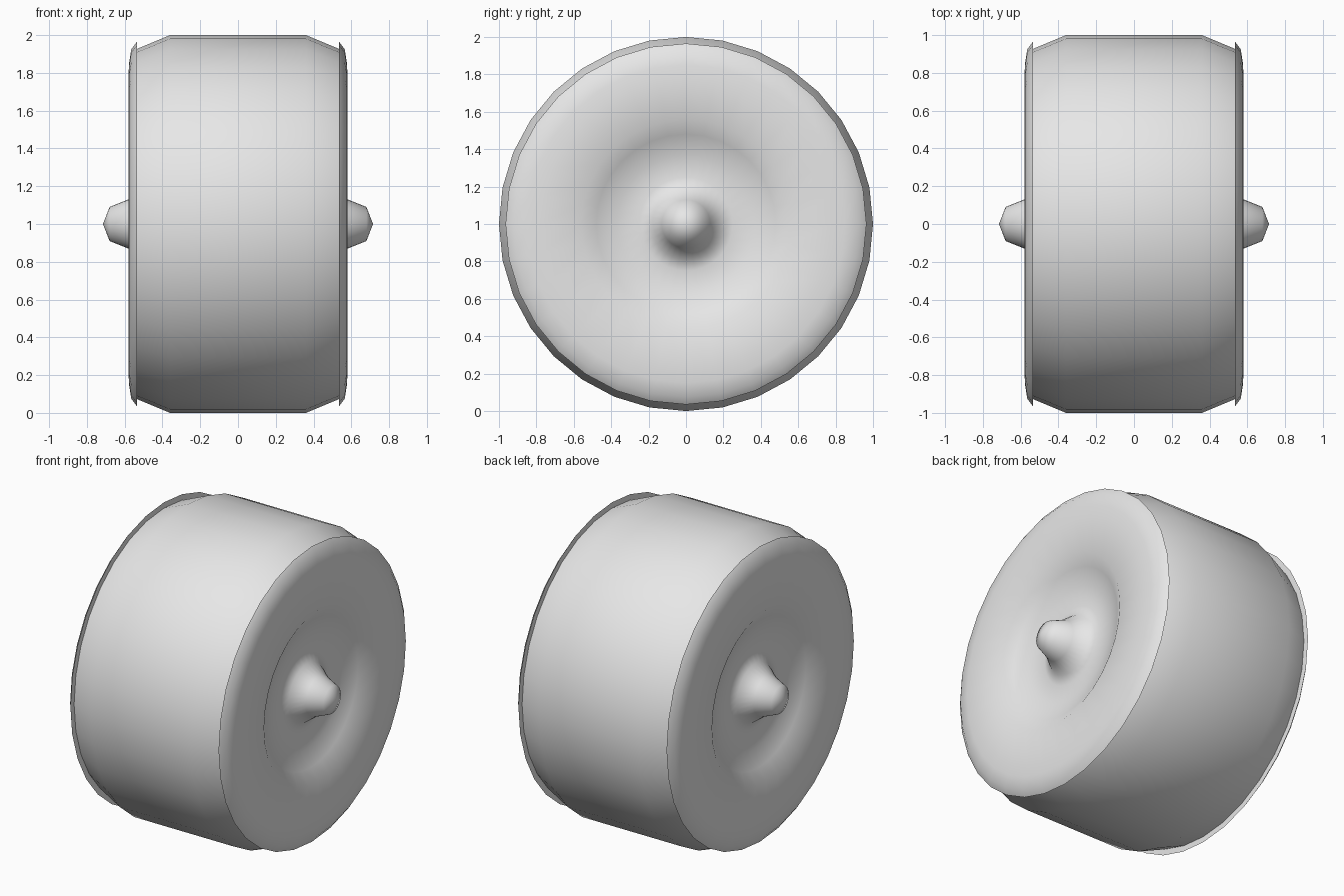
import bpy, bmesh
from math import sin, cos, pi, radians

SEGMENTS = 32

cube = bpy.data.objects.get("Cube")
if cube:
    bpy.data.objects.remove(cube, do_unlink=True)

grey = bpy.data.materials.new("light grey")
grey.use_nodes = True
grey.diffuse_color = (0.8, 0.8, 0.8, 1)
grey.node_tree.nodes["Principled BSDF"].inputs["Base Color"].default_value = grey.diffuse_color


def lathe(name, profile, side=1):
    """Spin (x, radius) points around the axle, which runs along x at z = 1."""
    bm = bmesh.new()
    rings = []
    for x, r in profile:
        count = SEGMENTS if r > 0 else 1
        rings.append([bm.verts.new((side * x, r * sin(2 * pi * i / SEGMENTS),
                                    1 + r * cos(2 * pi * i / SEGMENTS)))
                      for i in range(count)])
    for a, b in zip(rings, rings[1:]):
        for i in range(SEGMENTS):
            j = (i + 1) % SEGMENTS
            if len(b) == 1:
                face = [a[i], a[j], b[0]]
            else:
                face = [a[i], a[j], b[j], b[i]]
            # keep the faces pointing outwards on both sides
            bm.faces.new(face if side > 0 else face[::-1])
    bm.normal_update()
    mesh = bpy.data.meshes.new(name)
    bm.to_mesh(mesh)
    bm.free()
    mesh.materials.append(grey)
    obj = bpy.data.objects.new(name, mesh)
    bpy.context.collection.objects.link(obj)
    bpy.ops.object.select_all(action='DESELECT')
    obj.select_set(True)
    bpy.context.view_layer.objects.active = obj
    bpy.ops.object.shade_smooth_by_angle(angle=radians(60))
    return obj


# Tyre tread with chamfered shoulders
shoulder = [(0.36, 1.0), (0.54, 0.925)]
lathe("tread", [(-x, r) for x, r in reversed(shoulder)] + shoulder)

# Rim disc: back lip, rounded flange, flat face, dished centre, pointed hub
rim_profile = [
    (0.535, 0.88), (0.535, 0.965),
    (0.565, 0.925), (0.577, 0.85), (0.58, 0.78),
    (0.58, 0.56), (0.53, 0.48), (0.495, 0.37), (0.48, 0.25),
    (0.5, 0.19), (0.58, 0.13), (0.68, 0.09), (0.715, 0),
]
for label, side in (("left", 1), ("right", -1)):
    lathe(label + "_rim", rim_profile, side)
